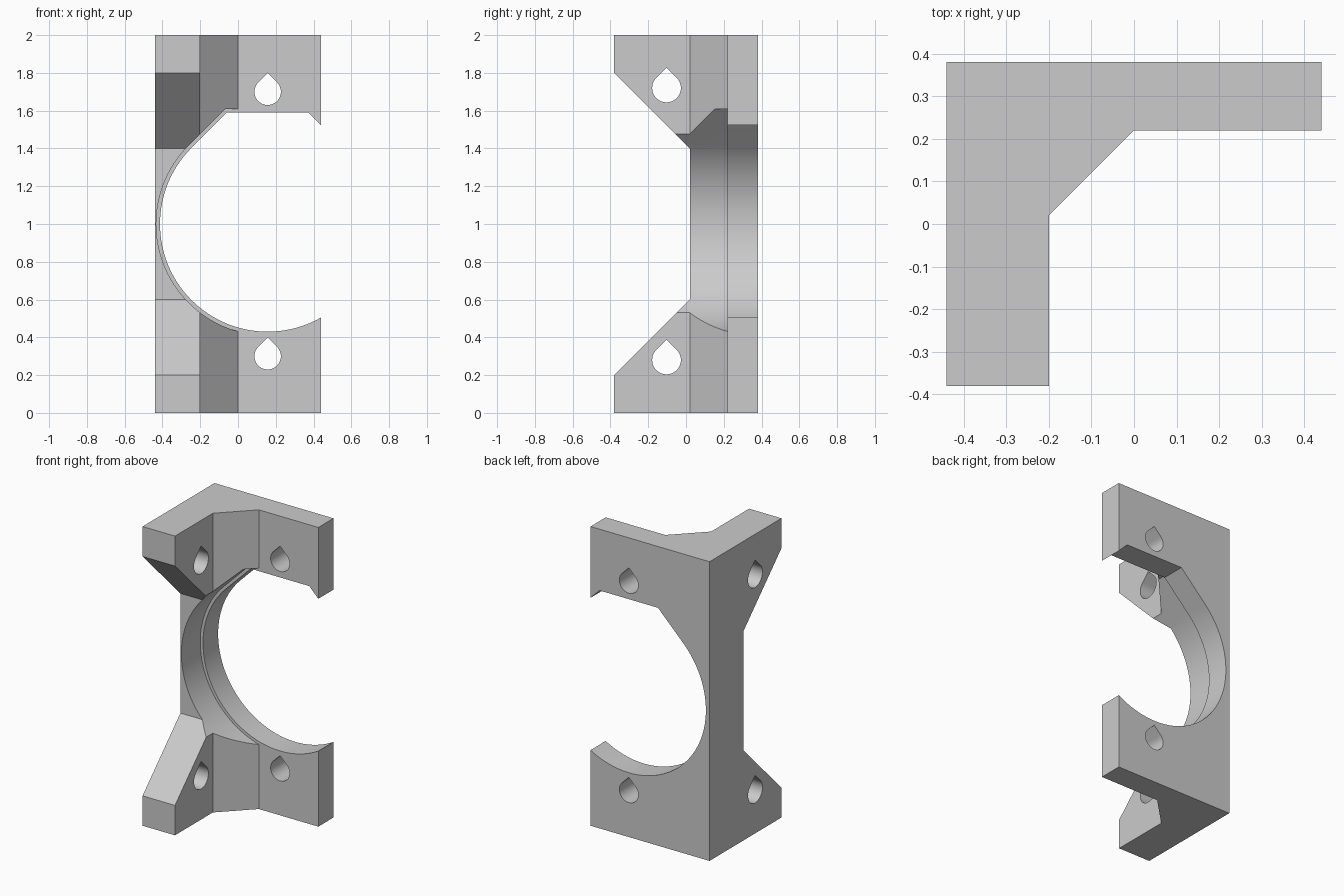
import bpy
import bmesh
from math import radians, sin, cos, sqrt
from mathutils import Vector

if "Cube" in bpy.data.objects:
    bpy.data.objects.remove(bpy.data.objects["Cube"], do_unlink=True)

GREY = (0.6, 0.6, 0.6, 1.0)
mat = bpy.data.materials.new("plain grey")
mat.use_nodes = True
mat.diffuse_color = GREY
mat.node_tree.nodes["Principled BSDF"].inputs["Base Color"].default_value = GREY

# How a 2D profile point and a depth map to space for each extrusion axis
AXES = {
    "x": lambda u, v, d: (d, u, v),
    "y": lambda u, v, d: (u, d, v),
    "z": lambda u, v, d: (u, v, d),
}


def prism(name, profile, axis, start, end):
    """Extrude a closed 2D profile along an axis."""
    to_space = AXES[axis]
    bm = bmesh.new()
    face = bm.faces.new([bm.verts.new(to_space(u, v, start)) for u, v in profile])
    side = bmesh.ops.extrude_face_region(bm, geom=[face])["geom"]
    moved = [g for g in side if isinstance(g, bmesh.types.BMVert)]
    bmesh.ops.translate(bm, verts=moved, vec=Vector(to_space(0, 0, end - start)))
    bmesh.ops.recalc_face_normals(bm, faces=bm.faces)
    mesh = bpy.data.meshes.new(name)
    bm.to_mesh(mesh)
    bm.free()
    mesh.materials.append(mat)
    obj = bpy.data.objects.new(name, mesh)
    bpy.context.collection.objects.link(obj)
    return obj


def teardrop(u, v, r, steps, flat=None):
    """Circle with a 45 degree roof, pointed or cut flat at a height above centre."""
    arc = [radians(135 + 270 * i / steps) for i in range(steps + 1)]
    points = [(u + r * cos(a), v + r * sin(a)) for a in arc]
    peak = r * sqrt(2)
    if flat is None:
        return points + [(u, v + peak)]
    half = peak - flat
    return points + [(u + half, v + flat), (u - half, v + flat)]


# L-shaped upright with a chamfered inner corner
outline = [(-0.44, -0.38), (-0.2, -0.38), (-0.2, 0.02), (0, 0.22),
           (0.44, 0.22), (0.44, 0.38), (-0.44, 0.38)]
bracket = prism("corner_bracket", outline, "z", 0, 2)

# Sloped opening in the side arm
slope = [(-0.48, 0.1), (0.02, 0.6), (0.02, 1.4), (-0.48, 1.9)]
cutters = [prism("arm_opening", slope, "x", -0.6, 0.1)]

# Stepped main bore: narrow through the back plate, wider in front
cutters.append(prism("main_bore", teardrop(0.157, 1, 0.57, 90, 0.59), "y", -0.6, 0.6))
cutters.append(prism("wide_bore", teardrop(0.157, 1, 0.59, 90, 0.61), "y", -0.6, 0.22))

# Screw holes through the back plate and the side arm
for z in (0.3, 1.7):
    cutters.append(prism("plate_hole", teardrop(0.157, z, 0.07, 36), "y", 0.1, 0.6))
for z in (0.28, 1.72):
    cutters.append(prism("arm_hole", teardrop(-0.103, z, 0.076, 36), "x", -0.6, 0))

bpy.context.view_layer.objects.active = bracket
for cutter in cutters:
    cutter.hide_render = True
    cut = bracket.modifiers.new(cutter.name, "BOOLEAN")
    cut.operation = "DIFFERENCE"
    cut.solver = "EXACT"
    cut.object = cutter
    bpy.ops.object.modifier_apply(modifier=cut.name)
    bpy.data.objects.remove(cutter, do_unlink=True)

# Smooth bores, crisp edges
bpy.ops.object.select_all(action="DESELECT")
bracket.select_set(True)
bpy.ops.object.shade_smooth_by_angle(angle=radians(30))
